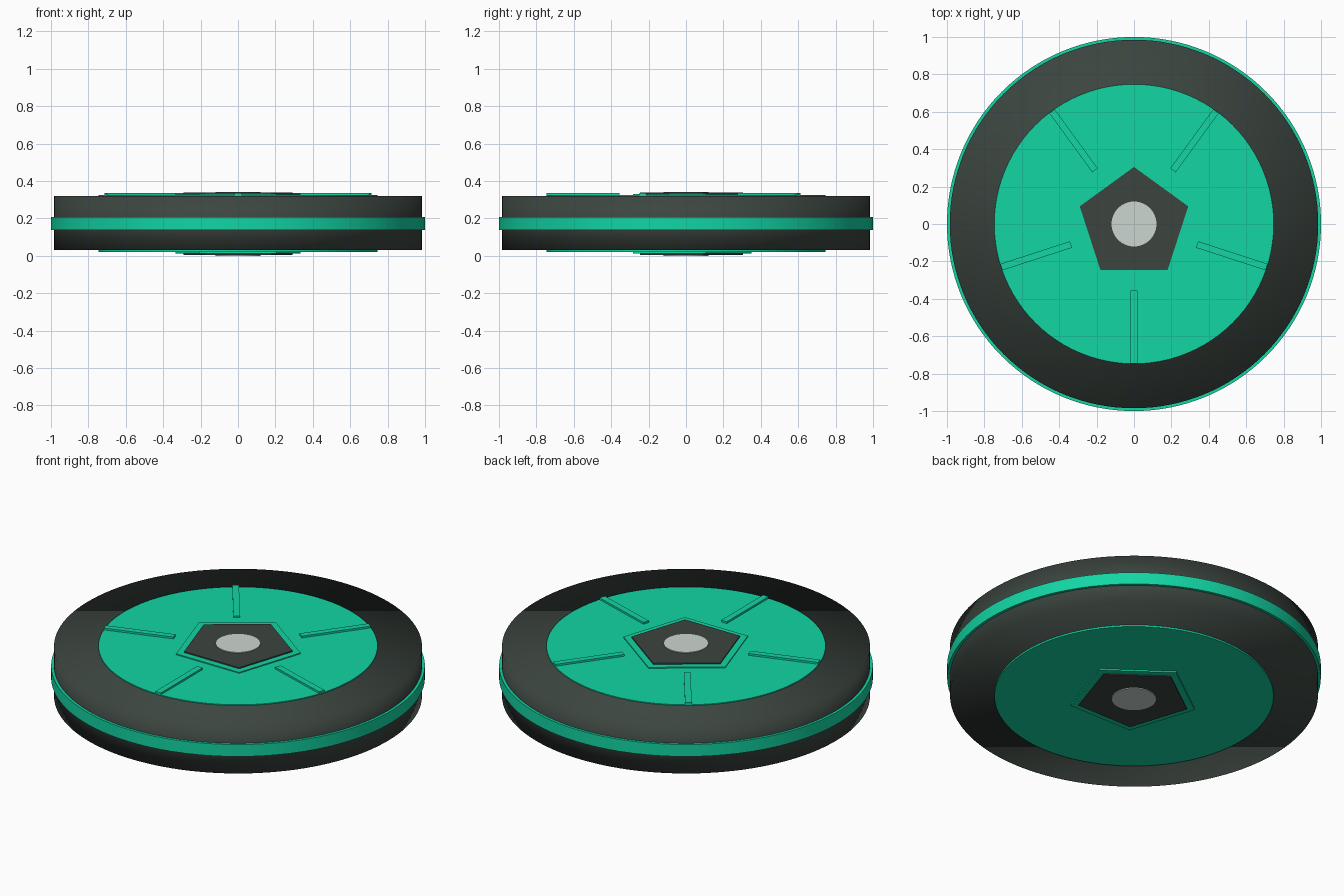
import bpy, math

if "Cube" in bpy.data.objects:
    bpy.data.objects.remove(bpy.data.objects["Cube"])

def mat(name, rgb):
    m = bpy.data.materials.new(name)
    m.diffuse_color = (*rgb, 1)
    m.use_nodes = True
    m.node_tree.nodes["Principled BSDF"].inputs["Base Color"].default_value = m.diffuse_color
    return m

GREEN = mat("bright green", (0.006, 0.67, 0.37))
DARK = mat("charcoal", (0.045, 0.06, 0.051))
GREY = mat("light grey", (0.6, 0.67, 0.63))

def prism(name, radius, z0, z1, sides, material, smooth=None):
    """Upright prism; a vertex points to +y when sides is odd."""
    angles = [math.pi / 2 + 2 * math.pi * i / sides for i in range(sides)]
    verts = [(radius * math.cos(a), radius * math.sin(a), z) for z in (z0, z1) for a in angles]
    faces = [tuple(reversed(range(sides))), tuple(range(sides, 2 * sides))]
    for i in range(sides):
        j = (i + 1) % sides
        faces.append((i, j, sides + j, sides + i))
    me = bpy.data.meshes.new(name)
    me.from_pydata(verts, [], faces)
    me.materials.append(material)
    ob = bpy.data.objects.new(name, me)
    bpy.context.collection.objects.link(ob)
    if smooth == "all":
        me.shade_smooth()
    elif smooth == "sides":
        bpy.ops.object.select_all(action='DESELECT')
        ob.select_set(True)
        bpy.context.view_layer.objects.active = ob
        bpy.ops.object.shade_smooth_by_angle(angle=math.radians(30))
    return ob

# Wheel body, softly shaded over its rim, and the band around it
prism("body", 0.985, 0.03, 0.32, 128, DARK, "all")
prism("rim_band", 1.0, 0.137, 0.208, 128, GREEN, "sides")

# Face plates and stacked centre pieces, on both sides
prism("face_plate", 0.747, 0.02, 0.325, 96, GREEN, "sides")
prism("pentagon_border", 0.35, 0.011, 0.331, 5, GREEN)
prism("pentagon", 0.305, 0.005, 0.338, 5, DARK)
prism("hub", 0.12, 0.0, 0.342, 48, GREY, "sides")

# Five raised spokes on the top
for i in range(5):
    a = math.radians(-90 + 72 * i)
    d, s = (math.cos(a), math.sin(a)), (-math.sin(a), math.cos(a))
    verts = [(r * d[0] + w * s[0], r * d[1] + w * s[1], z)
             for z in (0.32, 0.336)
             for r, w in ((0.355, -0.018), (0.745, -0.018), (0.745, 0.018), (0.355, 0.018))]
    faces = [(3, 2, 1, 0), (4, 5, 6, 7)] + [(k, (k + 1) % 4, (k + 1) % 4 + 4, k + 4) for k in range(4)]
    me = bpy.data.meshes.new(f"spoke_{i + 1}")
    me.from_pydata(verts, [], faces)
    me.materials.append(GREEN)
    bpy.context.collection.objects.link(bpy.data.objects.new(f"spoke_{i + 1}", me))
